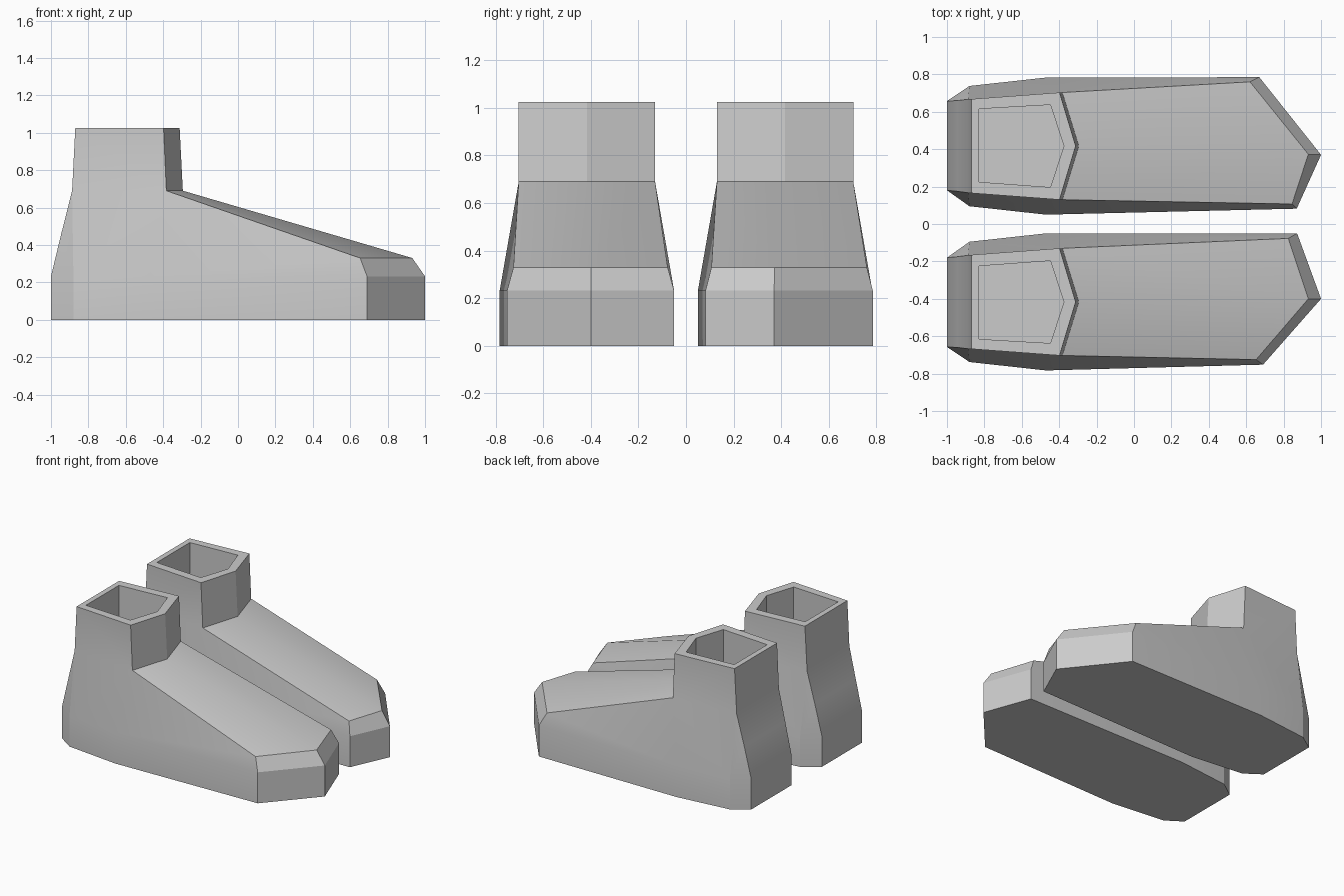
import bpy, bmesh, math

if "Cube" in bpy.data.objects:
    bpy.data.objects.remove(bpy.data.objects["Cube"])


def make_boot(name, s, toe_sole, toe_top):
    """s is the side (+1 back, -1 front); y values are distances from the centre line."""
    bm = bmesh.new()

    def ring(points, z):
        return [bm.verts.new((x, s * y, z)) for x, y in points]

    def bridge(a, b):
        n = len(a)
        for i in range(n):
            j = (i + 1) % n
            bm.faces.new((a[i], a[j], b[j], b[i]))

    # Sole: straight-walled outline, inner heel round the toe to outer heel
    outline = ([(-1, .18), (-.88, .095), (-.47, .05)] + toe_sole
               + [(-.47, .783), (-.88, .738), (-1, .657)])
    ground = ring(outline, 0)
    sole = ring(outline, .232)
    bm.faces.new(ground)
    bridge(ground, sole)
    h1, c1, m1, t1, tip, t2, m2, c2, h2 = sole

    # Ankle collar: pentagon tube with an open top
    lower = ring([(-.887, .167), (-.383, .13), (-.295, .417), (-.383, .703), (-.887, .667)], .69)
    rim = ring([(-.87, .165), (-.398, .13), (-.312, .417), (-.398, .703), (-.87, .668)], 1.025)
    hole = [(-.83, .225), (-.447, .197), (-.375, .417), (-.447, .637), (-.83, .615)]
    hole_top = ring(hole, 1.025)
    hole_floor = ring(hole, .69)
    bridge(lower, rim)
    bridge(rim, hole_top)
    bridge(hole_top, hole_floor)
    bm.faces.new(hole_floor)
    b1, a1, front, a2, b2 = lower

    # Upper: heel, sides, toe bevel and sloping instep
    k1, k2 = ring([(-.945, .175), (-.945, .66)], .46)
    u1, utip, u2 = ring(toe_top, .33)
    for f in ((h1, h2, k2, k1), (k1, k2, b2, b1),
              (h1, k1, c1), (k1, b1, c1), (h2, c2, k2), (k2, c2, b2),
              (c1, b1, a1, m1), (m1, a1, u1, t1),
              (c2, m2, a2, b2), (m2, t2, u2, a2),
              (t1, u1, utip, tip), (tip, utip, u2, t2),
              (a1, front, utip, u1), (front, a2, u2, utip)):
        bm.faces.new(f)

    bmesh.ops.recalc_face_normals(bm, faces=bm.faces)
    mesh = bpy.data.meshes.new(name)
    bm.to_mesh(mesh)
    bm.free()
    obj = bpy.data.objects.new(name, mesh)
    bpy.context.collection.objects.link(obj)
    bpy.ops.object.select_all(action='DESELECT')
    obj.select_set(True)
    bpy.context.view_layer.objects.active = obj
    bpy.ops.object.shade_smooth_by_angle(angle=math.radians(20))


# The two boots share everything but the toe shape
make_boot("left_boot", 1,
          [(.87, .082), (1, .37), (.67, .785)],
          [(.845, .107), (.932, .373), (.62, .76)])
make_boot("right_boot", -1,
          [(.872, .05), (1, .40), (.69, .752)],
          [(.825, .077), (.932, .40), (.653, .725)])
